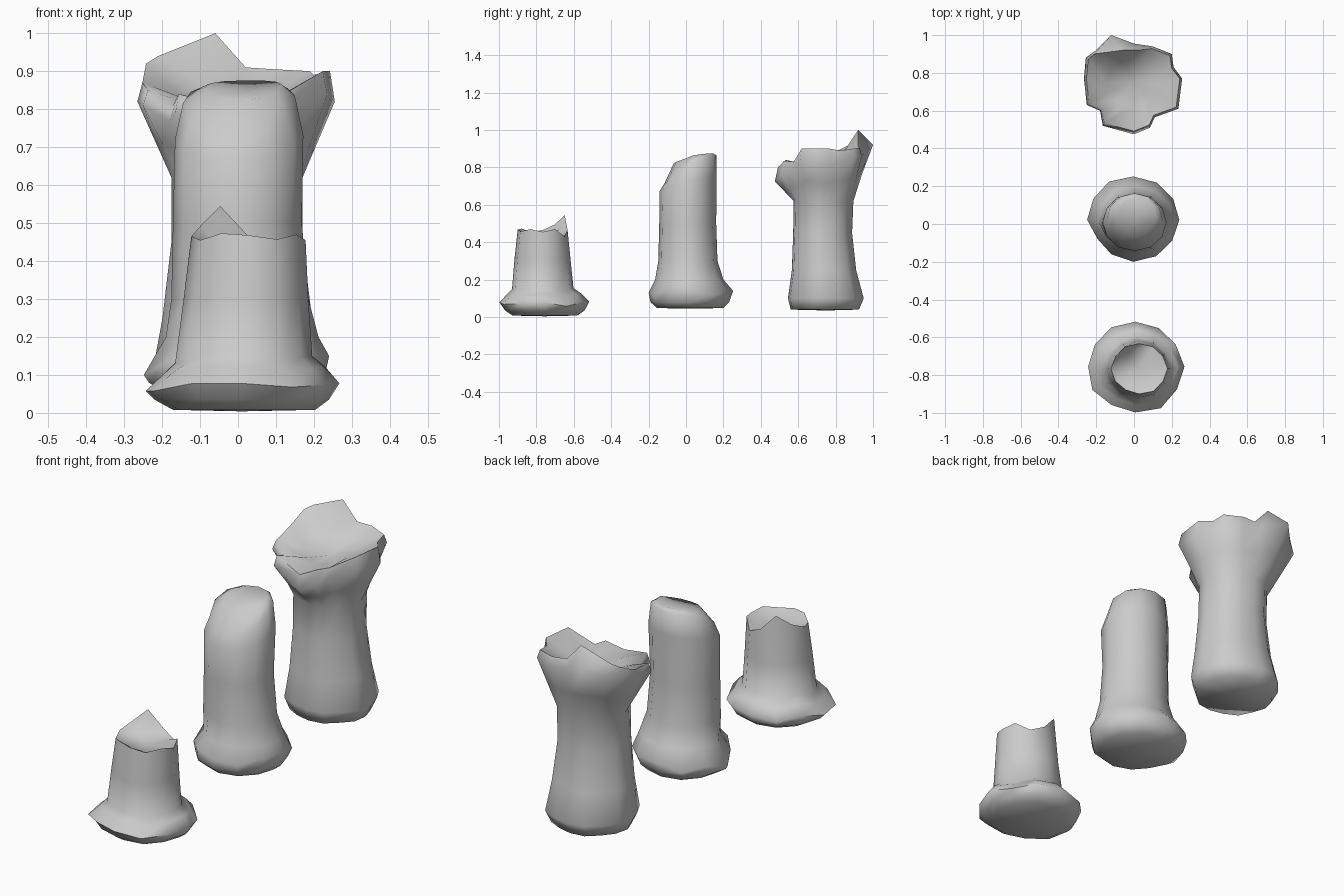
import bpy, bmesh
from math import cos, sin, pi, radians


def oval(n, z, x0, x1, y0, y1, radii=None, dz=None):
    """Ring filling the given x / y extents, with optional radius factors and z offsets."""
    pts = []
    for i in range(n):
        a = 2 * pi * i / n
        k = radii[i] if radii else 1
        pts.append(((x0 + x1) / 2 + (x1 - x0) / 2 * k * cos(a),
                    (y0 + y1) / 2 + (y1 - y0) / 2 * k * sin(a),
                    z + (dz[i] if dz else 0)))
    return pts


def loft(name, rings, bottom, top):
    """Skin the rings, closing both ends with fans to a centre point."""
    bm = bmesh.new()
    loops = [[bm.verts.new(p) for p in r] for r in rings]
    n = len(loops[0])
    lo, hi = bm.verts.new(bottom), bm.verts.new(top)
    for i in range(n):
        j = (i + 1) % n
        for a, b in zip(loops, loops[1:]):
            bm.faces.new((a[i], a[j], b[j], b[i]))
        bm.faces.new((lo, loops[0][j], loops[0][i]))
        bm.faces.new((hi, loops[-1][i], loops[-1][j]))
    bmesh.ops.recalc_face_normals(bm, faces=bm.faces)
    me = bpy.data.meshes.new(name)
    bm.to_mesh(me)
    bm.free()
    ob = bpy.data.objects.new(name, me)
    bpy.context.collection.objects.link(ob)
    bpy.ops.object.select_all(action='DESELECT')
    ob.select_set(True)
    bpy.context.view_layer.objects.active = ob
    bpy.ops.object.shade_smooth_by_angle(angle=radians(75))
    return ob


# Short stump: wide flared foot, jagged rim with one splinter at the back
N = 12
foot = [1.02, .97, .98, .99, 1, .97, .98, 1.03, .98, 1.01, 1.06, 1.0]
wob = [1.02, .98, 1.0, .99, 1.01, .97, 1.02, .99, .97, 1.0, 1.03, .99]
foot_z = [.01, -.01, .01, .015, 0, .02, -.01, -.01, .01, .01, 0, .005]
rim_z = [-.01, .005, -.035, 0, .08, .03, 0, -.01, .008, .003, -.008, .005]
loft("short_stump", [
    oval(N, .008, -.175, .20, -.925, -.58, foot),
    oval(N, .035, -.225, .235, -.965, -.54, foot),
    oval(N, .068, -.248, .262, -.995, -.515, foot, foot_z),
    oval(N, .112, -.20, .225, -.955, -.56, foot, foot_z),
    oval(N, .14, -.162, .192, -.93, -.60, wob, foot_z),
    oval(N, .30, -.14, .182, -.918, -.615, wob),
    oval(N, .465, -.12, .175, -.90, -.632, wob, rim_z),
    oval(N, .447, -.085, .14, -.865, -.66, wob, [v * .3 for v in rim_z]),
], (.01, -.755, .004), (.02, -.76, .425))

# Middle stump: rounded foot, top sliced away at the front
foot = [1, 1.0, 1.02, 1.03, 1.05, 1.0, 1, .9, .95, 1, 1.0, .98]
foot_z = [.02, -.01, 0, .01, -.02, 0, -.03, .0, .02, 0, -.01, .02]
top_z = [.02, .04, .05, .05, .045, .03, .0, -.05, -.09, -.10, -.08, -.04]
loft("middle_stump", [
    oval(N, .048, -.185, .185, -.155, .195, foot),
    oval(N, .08, -.235, .225, -.19, .225, foot),
    oval(N, .13, -.248, .24, -.20, .245, foot, foot_z),
    oval(N, .20, -.19, .212, -.165, .195, foot),
    oval(N, .30, -.172, .182, -.148, .17, wob),
    oval(N, .50, -.168, .165, -.143, .163, wob),
    oval(N, .72, -.166, .172, -.143, .163, None, [v * .5 for v in top_z]),
    oval(N, .815, -.145, .15, -.115, .163, None, top_z),
    oval(N, .858, -.085, .115, -.065, .145, None, [v * .35 for v in top_z]),
], (0, .02, .045), (.02, .04, .852))

# Tall stump: narrow waist, crown flaring into broken lobes
N = 16
bark = [1, .97, 1.03, .98, 1, 1.03, .97, 1, 1.02, .97, 1.03, .99, 1, 1.02, .96, 1.02]
crown = [(.255, .77, .82), (.21, .83, .84), (.20, .90, .86), (.10, .94, .86),
         (0, .955, .88), (-.12, 1.0, .92), (-.20, .92, .88), (-.255, .88, .85),
         (-.265, .77, .82), (-.25, .63, .81), (-.18, .60, .77), (-.165, .52, .79),
         (0, .475, .725), (.085, .51, .76), (.11, .565, .79), (.235, .61, .84)]
rim = [.90, .89, .90, .905, .95, .995, .955, .92, .87, .85, .81, .84, .80, .835, .83, .90]
edge = [(x * .95, .75 + (y - .75) * .94, z) for (x, y, _), z in zip(crown, rim)]
edge[5] = (-.06, .92, 1.0)
edge[4] = (.02, .92, .91)
edge[6] = (-.21, .90, .94)
waist = oval(N, .62, -.172, .17, .576, .895, bark)
neck = [tuple(.52 * a + .48 * b for a, b in zip(p, q)) for p, q in zip(waist, crown)]
loft("tall_stump", [
    oval(N, .04, -.19, .19, .56, .925, bark),
    oval(N, .10, -.222, .218, .545, .95, bark),
    oval(N, .25, -.195, .195, .566, .91, bark),
    oval(N, .45, -.172, .17, .573, .888, bark),
    waist, neck, crown, edge,
    oval(N, .83, -.14, .13, .62, .87, bark, [(z - .87) * .4 for z in rim]),
], (0, .75, .035), (0, .75, .80))
